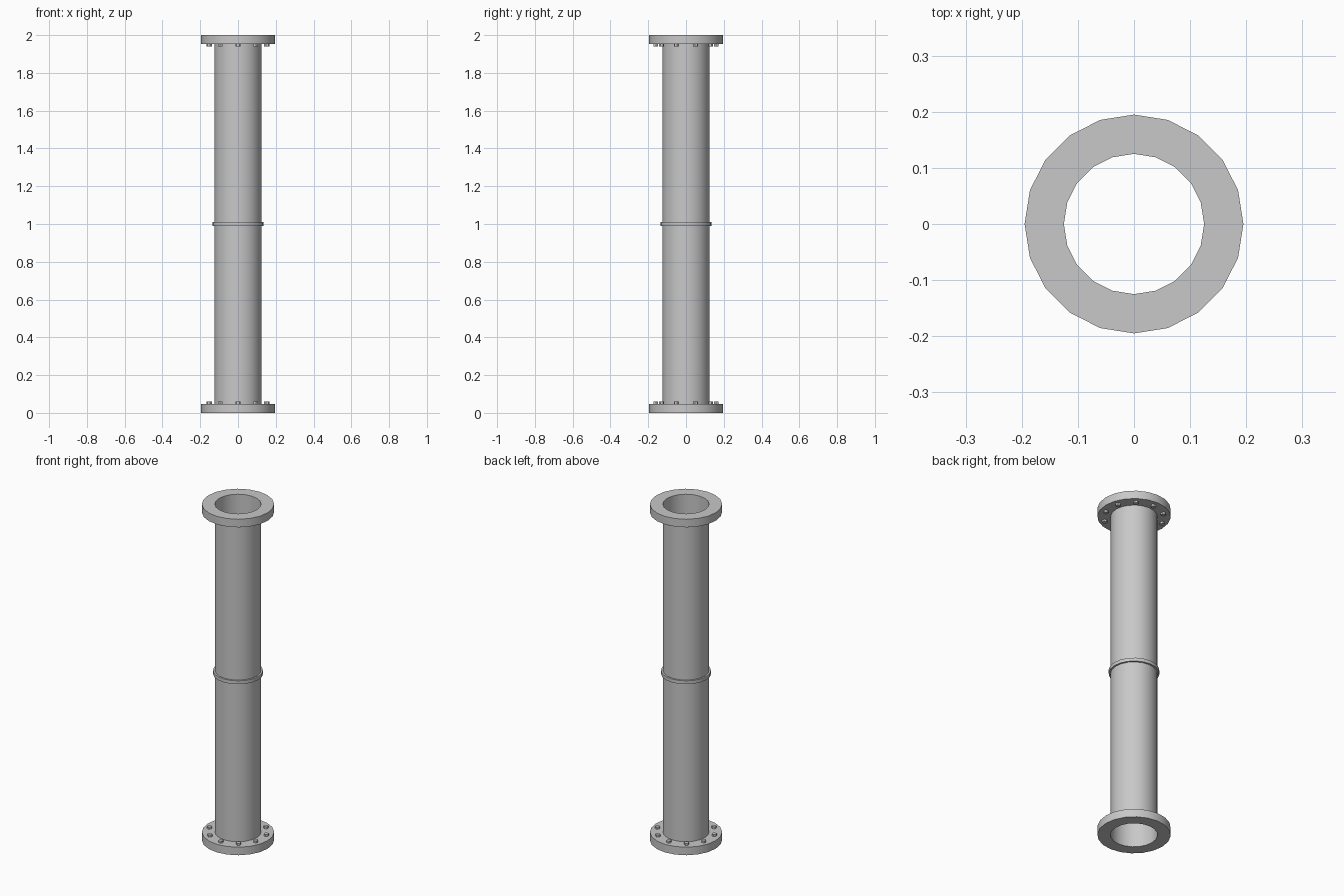
import bpy
import bmesh
from math import cos, sin, pi, radians

if "Cube" in bpy.data.objects:
    bpy.data.objects.remove(bpy.data.objects["Cube"])

SIDES = 20
PIPE_R = 0.125
FLANGE_R = 0.195
FLANGE_H = 0.048

steel = bpy.data.materials.new("grey steel")
steel.use_nodes = True
colour = (0.58, 0.58, 0.58, 1)
steel.diffuse_color = colour
steel.node_tree.nodes["Principled BSDF"].inputs["Base Color"].default_value = colour


def finish(name, bm):
    mesh = bpy.data.meshes.new(name)
    bm.to_mesh(mesh)
    bm.free()
    mesh.materials.append(steel)
    obj = bpy.data.objects.new(name, mesh)
    bpy.context.collection.objects.link(obj)
    bpy.ops.object.select_all(action="DESELECT")
    obj.select_set(True)
    bpy.context.view_layer.objects.active = obj
    bpy.ops.object.shade_smooth_by_angle(angle=radians(30))
    return obj


def lathe(name, profile, closed=True):
    """Revolve a (radius, height) profile around the z axis."""
    bm = bmesh.new()
    rings = [[bm.verts.new((r * cos(2 * pi * i / SIDES), r * sin(2 * pi * i / SIDES), z))
              for i in range(SIDES)] for r, z in profile]
    pairs = list(zip(rings, rings[1:]))
    if closed:
        pairs.append((rings[-1], rings[0]))
    for low, high in pairs:
        for i in range(SIDES):
            j = (i + 1) % SIDES
            bm.faces.new((low[i], low[j], high[j], high[i]))
    return finish(name, bm)


def ring(name, inner, outer, bottom, top):
    return lathe(name, [(outer, bottom), (outer, top), (inner, top), (inner, bottom)])


def bolt(name, angle, z, height):
    """Hexagonal bolt head standing on the inner face of a flange."""
    bm = bmesh.new()
    bmesh.ops.create_cone(bm, cap_ends=True, segments=6, radius1=0.014,
                          radius2=0.014, depth=height)
    obj = finish(name, bm)
    obj.location = (0.16 * cos(angle), 0.16 * sin(angle), z)
    obj.rotation_euler.z = angle


# Thin open pipe with a weld collar at mid height
lathe("pipe", [(PIPE_R, FLANGE_H), (PIPE_R, 2 - FLANGE_H)], closed=False)
ring("middle_collar", PIPE_R, 0.135, 0.99, 1.01)

# End flanges, each with a circle of ten bolts
ring("bottom_flange", PIPE_R, FLANGE_R, 0, FLANGE_H)
ring("top_flange", PIPE_R, FLANGE_R, 2 - FLANGE_H, 2)
HEAD = 0.012
for k in range(10):
    a = pi / 2 + 2 * pi * k / 10
    bolt(f"bottom_bolt_{k + 1}", a, FLANGE_H + HEAD / 2, HEAD)
    bolt(f"top_bolt_{k + 1}", a, 2 - FLANGE_H - HEAD / 2, HEAD)
